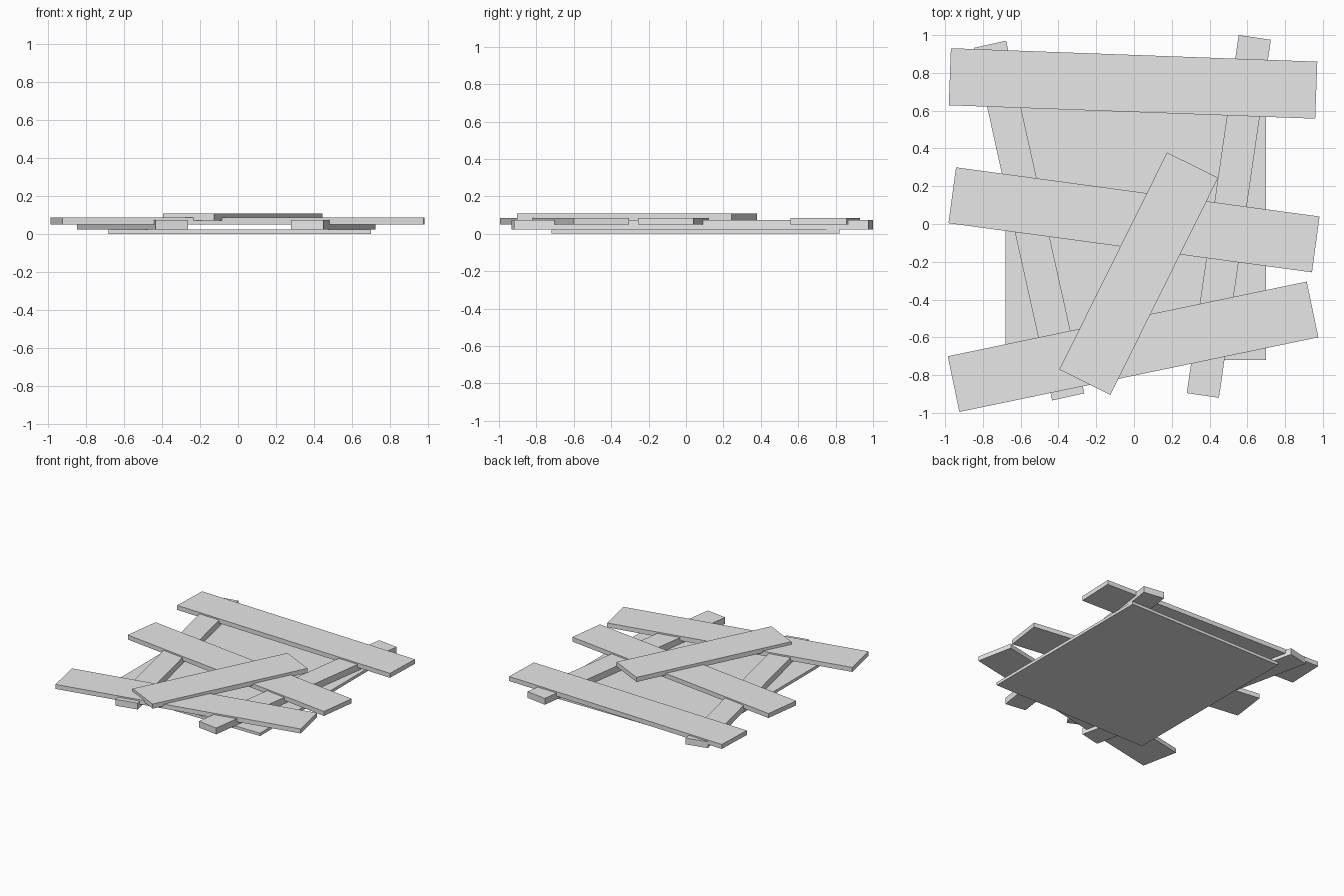
import bpy
from math import radians

cube = bpy.data.objects.get("Cube")
if cube:
    bpy.data.objects.remove(cube, do_unlink=True)

# Single flat colour
grey = bpy.data.materials.new("plain_grey")
grey.use_nodes = True
colour = (0.8, 0.8, 0.8, 1.0)
grey.diffuse_color = colour
for node in grey.node_tree.nodes:
    if node.type == 'BSDF_PRINCIPLED':
        node.inputs["Base Color"].default_value = colour


def plank(name, x, y, length, width, bottom, top, angle=0):
    """Flat board with its length along x, turned about z."""
    bpy.ops.mesh.primitive_cube_add(size=1, location=(x, y, (bottom + top) / 2))
    board = bpy.context.object
    board.name = name
    board.data.name = name
    board.scale = (length, width, top - bottom)
    bpy.ops.object.transform_apply(location=False, rotation=False, scale=True)
    board.rotation_euler.z = radians(angle)
    board.data.materials.append(grey)
    return board


# Thin backing panel
plank("backing_panel", 0.01, 0.05, 1.38, 1.54, 0, 0.023)

# Two leaning uprights
plank("right_upright", -0.555, 0.018, 1.912, 0.174, 0.023, 0.074, 102.5)
plank("left_upright", 0.502, 0.04, 1.915, 0.172, 0.023, 0.074, 81.75)

# Three crooked cross boards
plank("back_cross_board", -0.005, 0.744, 1.941, 0.302, 0.049, 0.085, -2.1)
plank("middle_cross_board", 0, 0.022, 1.942, 0.298, 0.049, 0.085, -7.7)
plank("front_cross_board", -0.005, -0.65, 1.941, 0.301, 0.049, 0.085, 11.75)

# Diagonal board nailed over the others
plank("diagonal_board", 0.025, -0.263, 1.283, 0.302, 0.07, 0.107, 63.6)
